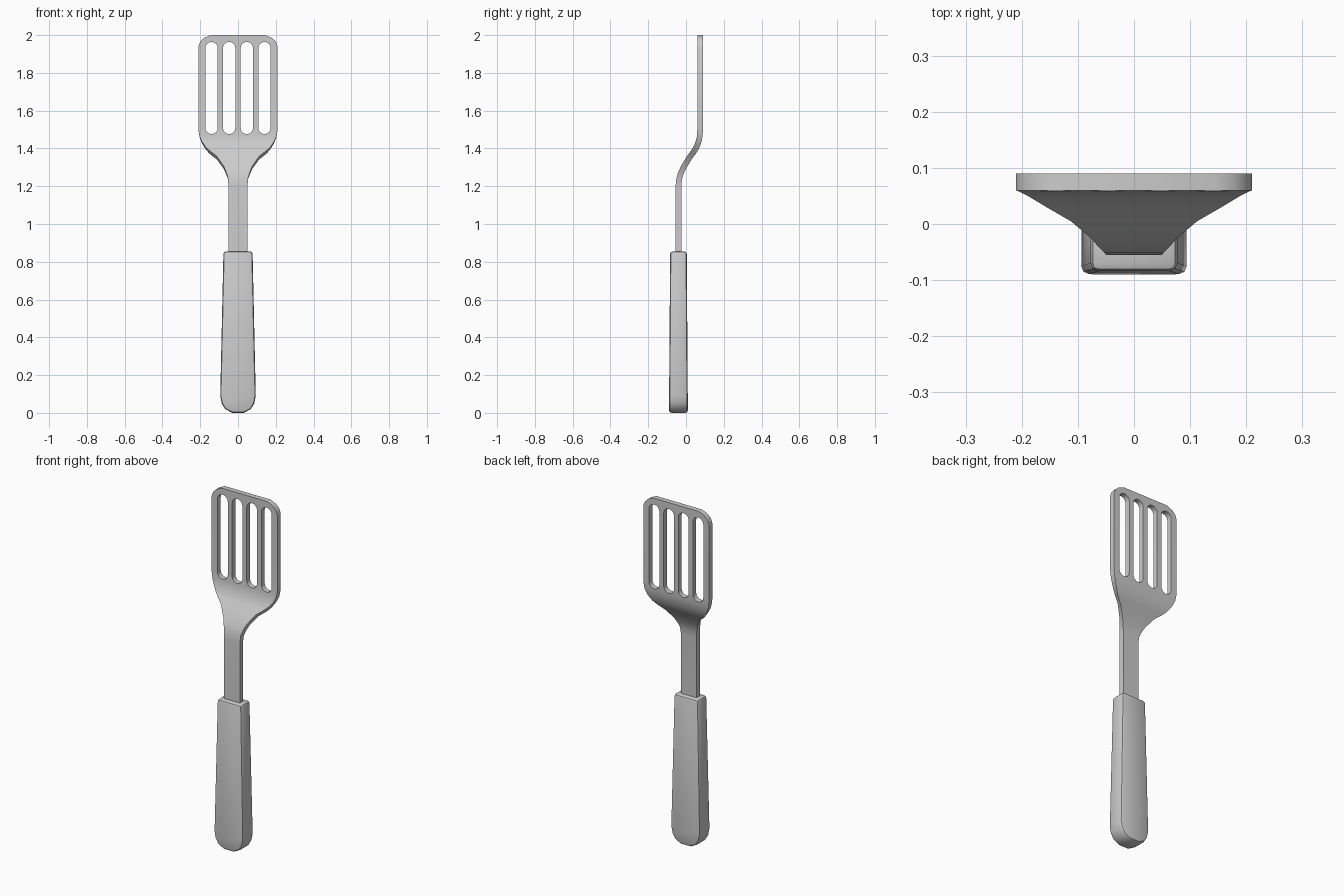
import bpy, bmesh, math

if "Cube" in bpy.data.objects:
    bpy.data.objects.remove(bpy.data.objects["Cube"])

mat = bpy.data.materials.new("plain grey")
mat.use_nodes = True
grey = (0.6, 0.6, 0.6, 1)
mat.diffuse_color = grey
mat.node_tree.nodes["Principled BSDF"].inputs["Base Color"].default_value = grey


def add_object(name, bm):
    bmesh.ops.recalc_face_normals(bm, faces=bm.faces)
    mesh = bpy.data.meshes.new(name)
    bm.to_mesh(mesh)
    bm.free()
    mesh.materials.append(mat)
    ob = bpy.data.objects.new(name, mesh)
    bpy.context.scene.collection.objects.link(ob)
    return ob


def finish(ob, angle):
    """Apply the modifiers and smooth the soft edges."""
    bpy.ops.object.select_all(action="DESELECT")
    ob.select_set(True)
    bpy.context.view_layer.objects.active = ob
    for mod in list(ob.modifiers):
        bpy.ops.object.modifier_apply(modifier=mod.name)
    bpy.ops.object.shade_smooth_by_angle(angle=math.radians(angle))


def prism(bm, outline, y_front, y_back):
    """Extrude an x-z outline along y; y limits are functions of z."""
    front = [bm.verts.new((x, y_front(z), z)) for x, z in outline]
    back = [bm.verts.new((x, y_back(z), z)) for x, z in outline]
    bm.faces.new(front)
    bm.faces.new(back[::-1])
    for i in range(len(outline)):
        j = (i + 1) % len(outline)
        bm.faces.new((front[i], back[i], back[j], front[j]))


# Stem and blade: one bent sheet, rows of (height, half width, depth)
rows = [(0.80, 0.05, -0.04), (1.20, 0.05, -0.04), (1.24, 0.053, -0.036),
        (1.27, 0.063, -0.027), (1.30, 0.076, -0.013), (1.35, 0.112, 0.017),
        (1.38, 0.15, 0.039), (1.40, 0.17, 0.052), (1.43, 0.19, 0.065),
        (1.46, 0.203, 0.072), (1.50, 0.21, 0.075), (1.94, 0.21, 0.075),
        (1.965, 0.2, 0.075), (1.985, 0.18, 0.075), (2.0, 0.145, 0.075)]
bm = bmesh.new()
pairs = [[bm.verts.new((s * w, y, z)) for s in (-1, 1)] for z, w, y in rows]
for (a, b), (c, d) in zip(pairs, pairs[1:]):
    bm.faces.new((a, b, d, c))
blade = add_object("blade_and_stem", bm)
solid = blade.modifiers.new("thickness", "SOLIDIFY")
solid.thickness = 0.03
solid.offset = 0
solid.use_even_offset = True

# Four round-ended slots
bm = bmesh.new()
radius, low, high = 0.033, 1.476, 1.964
for i in range(4):
    cx = (i - 1.5) * 0.0935
    outline = []
    for start, cz in ((0, high - radius), (math.pi, low + radius)):
        for k in range(9):
            a = start + math.pi * k / 8
            outline.append((cx + radius * math.cos(a), cz + radius * math.sin(a)))
    prism(bm, outline, lambda z: 0.0, lambda z: 0.2)
cutter = add_object("slot_cutter", bm)
cutter.hide_render = True
cut = blade.modifiers.new("slots", "BOOLEAN")
cut.operation = "DIFFERENCE"
cut.solver = "EXACT"
cut.object = cutter
finish(blade, 30)
bpy.data.objects.remove(cutter)

# Handle: tapered grip with a rounded butt and softened rims
half = [(0.03, 0.0), (0.068, 0.02), (0.086, 0.05), (0.094, 0.09), (0.077, 0.855)]
outline = half + [(-x, z) for x, z in reversed(half)]
bm = bmesh.new()
prism(bm, outline, lambda z: -0.09 + 0.007 * z, lambda z: 0.01 - 0.007 * z)
handle = add_object("handle", bm)
bevel = handle.modifiers.new("soft rims", "BEVEL")
bevel.width = 0.014
bevel.segments = 2
bevel.limit_method = "ANGLE"
bevel.angle_limit = math.radians(50)
finish(handle, 40)
